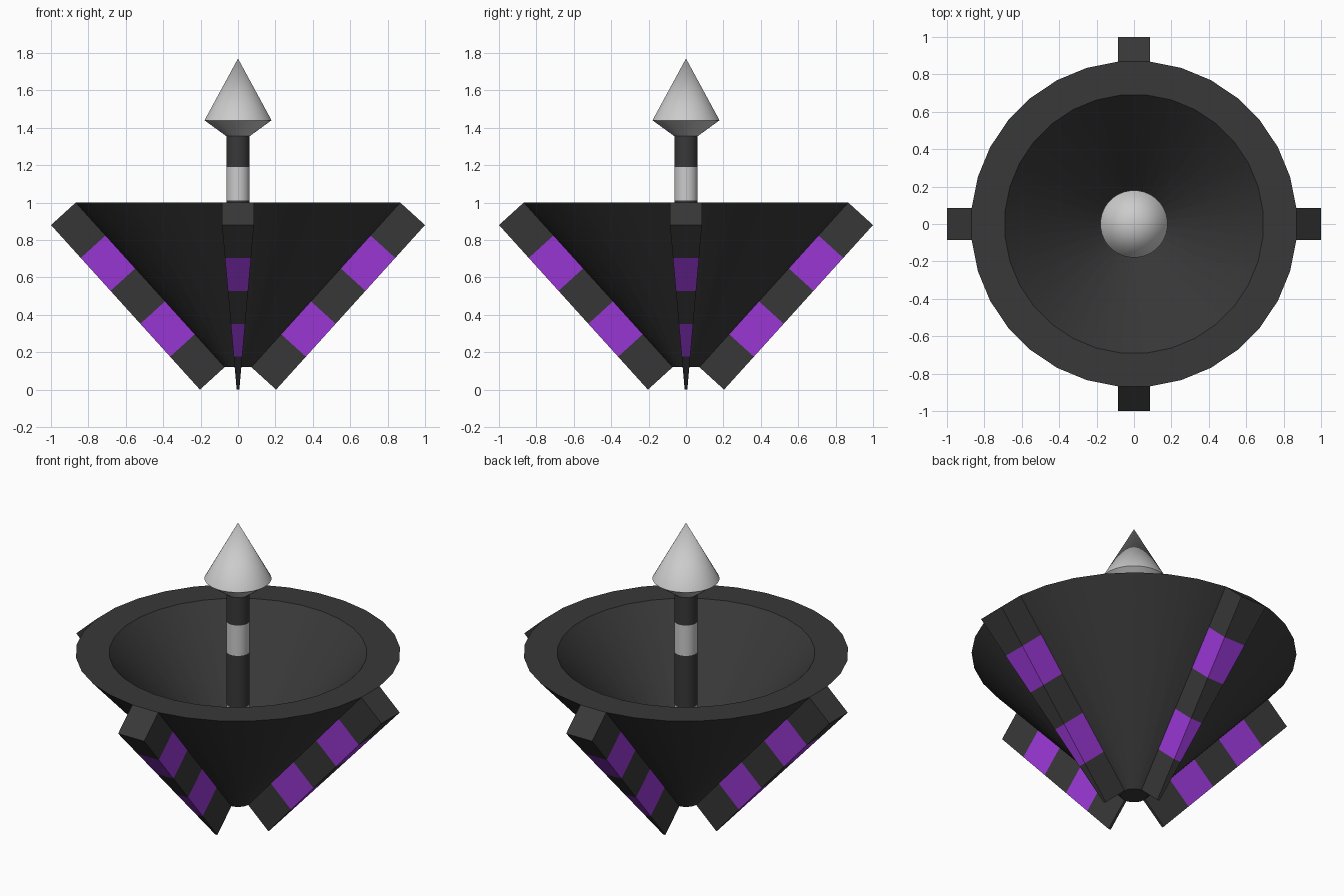
import bpy, bmesh, math
from mathutils import Vector, Matrix

if "Cube" in bpy.data.objects:
    bpy.data.objects.remove(bpy.data.objects["Cube"])

SIDES = 32
HALF = math.pi / SIDES


def material(name, rgb):
    m = bpy.data.materials.new(name)
    m.diffuse_color = (*rgb, 1)
    m.use_nodes = True
    m.node_tree.nodes["Principled BSDF"].inputs["Base Color"].default_value = m.diffuse_color
    return m


DARK = material("dark_grey", (0.04, 0.04, 0.04))
PURPLE = material("purple", (0.33, 0.04, 0.68))
LIGHT = material("light_grey", (0.6, 0.6, 0.6))


def finish(bm, name, mats, smooth):
    bmesh.ops.recalc_face_normals(bm, faces=bm.faces)
    me = bpy.data.meshes.new(name)
    bm.to_mesh(me)
    bm.free()
    ob = bpy.data.objects.new(name, me)
    bpy.context.collection.objects.link(ob)
    for m in mats:
        me.materials.append(m)
    if smooth:
        bpy.ops.object.select_all(action='DESELECT')
        ob.select_set(True)
        bpy.context.view_layer.objects.active = ob
        bpy.ops.object.shade_smooth_by_angle(angle=math.radians(30))
    return ob


def lathe(name, profile, mats, bands=None):
    """Revolve (radius, z) points; bands gives a material index per span."""
    bm = bmesh.new()
    rings = []
    for r, z in profile:
        if r == 0:
            rings.append([bm.verts.new((0, 0, z))] * SIDES)
        else:
            rings.append([bm.verts.new((r * math.cos(a), r * math.sin(a), z))
                          for a in (HALF * (2 * i + 1) for i in range(SIDES))])
    for k, (lo, hi) in enumerate(zip(rings, rings[1:])):
        for i in range(SIDES):
            j = (i + 1) % SIDES
            quad = list(dict.fromkeys((lo[i], lo[j], hi[j], hi[i])))
            f = bm.faces.new(quad)
            f.material_index = bands[k] if bands else 0
    return finish(bm, name, mats, True)


# Conical dish with a thick flat rim
R0, Z0, R1, Z1 = 0.072, 0.12, 0.872, 1.0
lathe("dish", [(0, Z0), (R0, Z0), (R1, Z1), (0.693, Z1), (0.06, 0.30), (0, 0.30)], [DARK])

# Banded mast
lathe("mast", [(0, 0.29), (0.063, 0.29), (0.063, 0.52), (0.063, 0.70), (0.063, 1.01),
               (0.063, 1.19), (0.063, 1.36), (0, 1.36)],
      [DARK, LIGHT], [0, 0, 1, 0, 1, 0, 0])

# Pointed tip
lathe("mast_tip", [(0, 1.355), (0.063, 1.355), (0.18, 1.44), (0, 1.77)], [LIGHT])


# Four tapered fins raised from single facets of the dish, five bands each
def fin(name, angle):
    bm = bmesh.new()
    out = Vector((0.132, 0, -0.12))
    rows = []
    for k in range(6):
        t = k / 5
        r, z = R0 + (R1 - R0) * t, Z0 + (Z1 - Z0) * t
        a = Vector((r * math.cos(HALF), -r * math.sin(HALF), z))
        b = Vector((a.x, -a.y, z))
        rows.append([bm.verts.new(p) for p in (a, a + out, b + out, b)])
    for k in range(5):
        for i in range(3):
            f = bm.faces.new((rows[k][i], rows[k][i + 1], rows[k + 1][i + 1], rows[k + 1][i]))
            f.material_index = k % 2
    bm.faces.new(rows[0])
    bm.faces.new(rows[5])
    bm.transform(Matrix.Rotation(angle, 4, 'Z'))
    finish(bm, name, [DARK, PURPLE], False)


for i, side in enumerate(("right", "back", "left", "front")):
    fin(side + "_fin", i * math.pi / 2)
